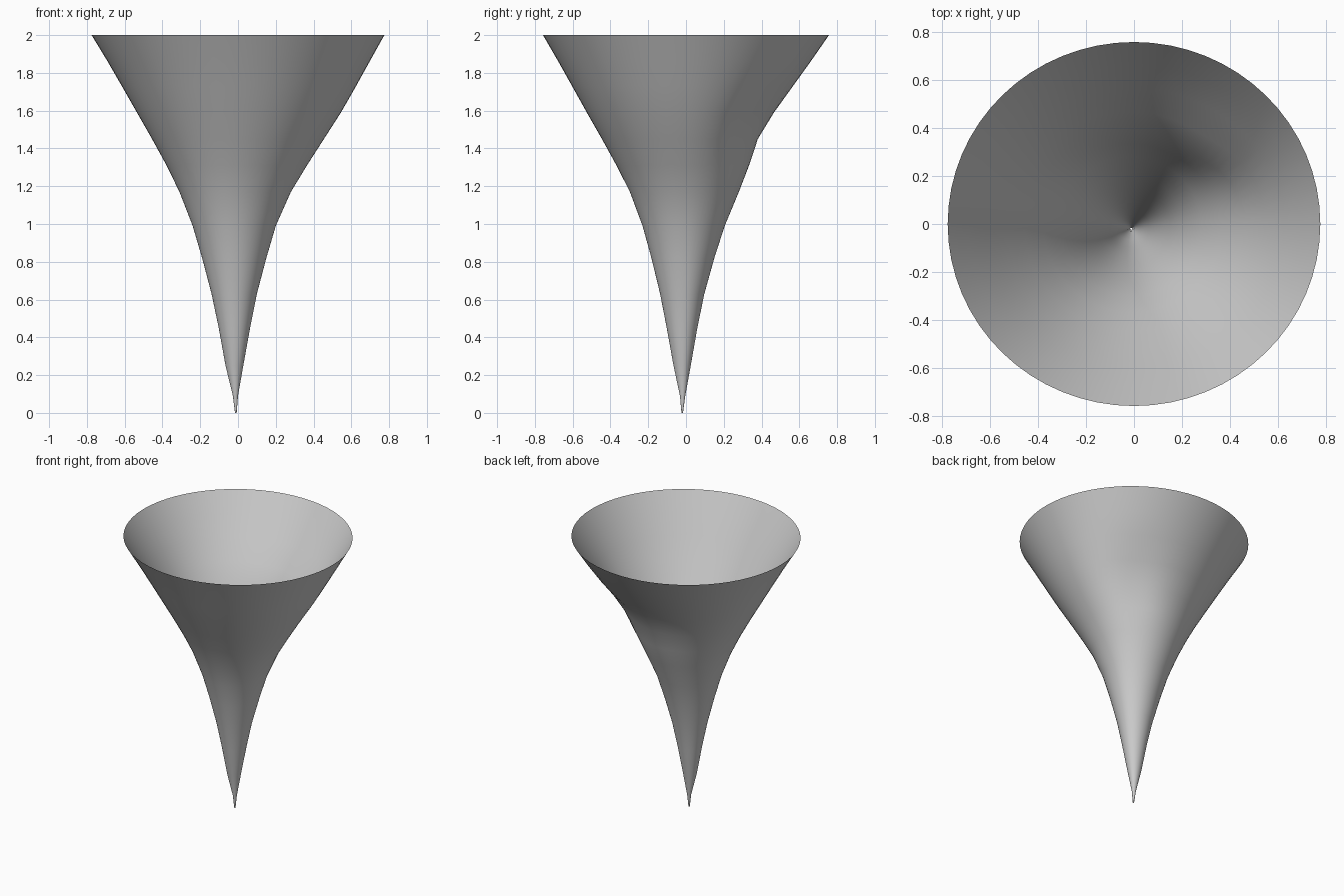
import bpy, bmesh, math

SEGS = 64
# ring rows: z, x left, x right, y front, y back
ROWS = [
    (0.00, -0.016, -0.007, -0.024, -0.016),
    (0.09, -0.027, 0.000, -0.032, -0.004),
    (0.25, -0.066, 0.028, -0.066, 0.025),
    (0.45, -0.102, 0.064, -0.102, 0.060),
    (0.63, -0.140, 0.100, -0.137, 0.097),
    (0.82, -0.190, 0.150, -0.183, 0.150),
    (0.99, -0.240, 0.200, -0.230, 0.205),
    (1.17, -0.310, 0.280, -0.297, 0.280),
    (1.31, -0.378, 0.365, -0.368, 0.335),
    (1.45, -0.455, 0.455, -0.445, 0.383),
    (1.59, -0.535, 0.545, -0.525, 0.468),
    (1.73, -0.615, 0.625, -0.603, 0.567),
    (1.86, -0.690, 0.697, -0.676, 0.660),
    (2.00, -0.775, 0.775, -0.757, 0.757),
]


def ring_point(row, a):
    # lopsided ellipse about a centre that drifts back to the origin at the rim
    z, x0, x1, y0, y1 = row
    t = min(z / 1.4, 1.0)
    cx = (x0 + x1) / 2
    cy = (y0 + y1) / 2 * (1 - t)
    c, s = math.cos(a), math.sin(a)
    x = cx + c * ((x1 - cx) if c > 0 else (cx - x0))
    y = cy + s * ((y1 - cy) if s > 0 else (cy - y0))
    # shallow dent at the back right
    d = 0.03 * math.exp(-((a - math.radians(55)) / 0.4) ** 2 - ((z - 1.5) / 0.2) ** 2)
    return (x - d * c, y - d * s, z)


# open funnel shell
bm = bmesh.new()
rings = [[bm.verts.new(ring_point(r, 2 * math.pi * i / SEGS)) for i in range(SEGS)] for r in ROWS]
for lo, hi in zip(rings, rings[1:]):
    for i in range(SEGS):
        j = (i + 1) % SEGS
        bm.faces.new((lo[i], lo[j], hi[j], hi[i])).smooth = True
mesh = bpy.data.meshes.new("funnel")
bm.to_mesh(mesh)
bm.free()
funnel = bpy.data.objects.new("funnel", mesh)
bpy.context.collection.objects.link(funnel)
